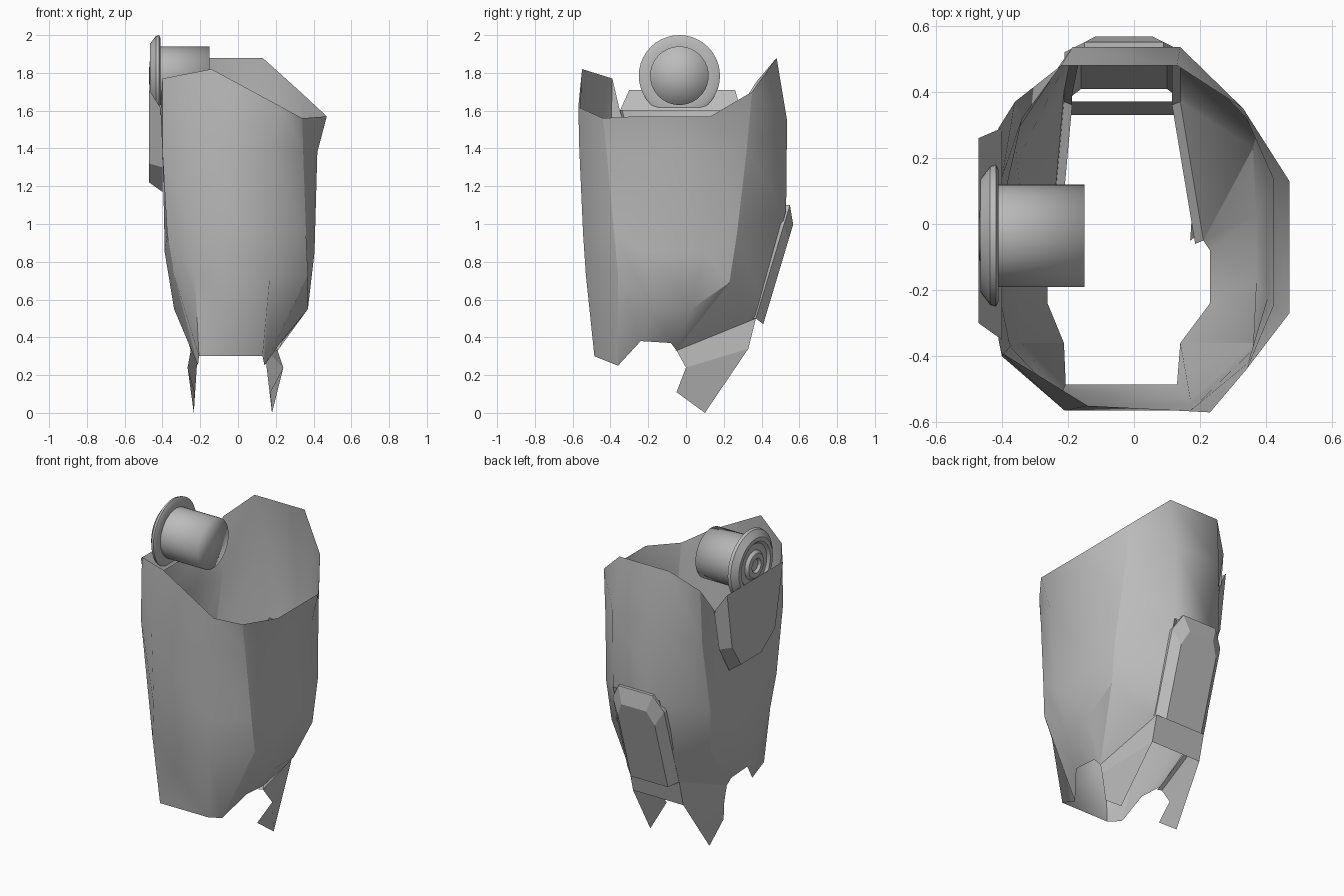
import bpy, bmesh, math
from mathutils import Vector

cube = bpy.data.objects.get("Cube")
if cube:
    bpy.data.objects.remove(cube, do_unlink=True)

grey = bpy.data.materials.new("plain grey")
grey.use_nodes = True
COLOUR = (0.5, 0.5, 0.5, 1)
grey.diffuse_color = COLOUR
grey.node_tree.nodes["Principled BSDF"].inputs["Base Color"].default_value = COLOUR


def finish(name, bm, angle):
    """Turn a bmesh into a named, shaded object."""
    bmesh.ops.remove_doubles(bm, verts=bm.verts, dist=0.0005)
    bmesh.ops.recalc_face_normals(bm, faces=bm.faces)
    mesh = bpy.data.meshes.new(name)
    bm.to_mesh(mesh)
    bm.free()
    mesh.materials.append(grey)
    obj = bpy.data.objects.new(name, mesh)
    bpy.context.scene.collection.objects.link(obj)
    bpy.ops.object.select_all(action="DESELECT")
    obj.select_set(True)
    bpy.context.view_layer.objects.active = obj
    bpy.ops.object.shade_smooth_by_angle(angle=math.radians(angle))


def add_face(bm, points):
    return bm.faces.new([bm.verts.new(p) for p in points])


def to_right(p):
    """Mirror a left-side point onto the right side, which is narrower low down."""
    x, y, z = p
    return (-.55 * x - .135 if z < .75 else -.76 * x - .08, y, z)


# Shell: columns from front to back along the left side, each top to bottom
left_columns = [
    [(.23, -.57, 1.62), (.17, -.565, 1.4), (.17, -.545, .95), (.17, -.53, .73), (.13, -.485, .3)],
    [(.34, -.44, 1.56), (.345, -.42, 1.38), (.36, -.38, .95), (.37, -.36, .73), (.14, -.36, .25)],
    [(.47, -.27, 1.57), (.42, -.25, 1.38), (.405, -.22, .85), (.37, -.17, .55), (.23, -.24, .38)],
    [(.47, .13, 1.57), (.42, .14, 1.38), (.405, .1, .85), (.37, .03, .55), (.23, -.08, .37)],
    [(.33, .35, 1.7), (.34, .32, 1.38), (.37, .27, .95), (.36, .23, .69), (.21, -.05, .33)],
    [(.13, .48, 1.88), (.14, .535, 1.55), (.14, .53, 1.07), (.14, .4, .6), (.14, .37, .5)],
]
# The right rim has its own heights
right_rim = [(-.14, -.55, 1.82), (-.4, -.39, 1.77), (-.41, -.35, 1.6),
             (-.41, .29, 1.6), (-.36, .37, 1.75), (-.22, .48, 1.88)]
right_columns = [[rim] + [to_right(p) for p in col[1:]]
                 for rim, col in zip(right_rim, left_columns)]
# The right front corner is squarer
right_columns[1][1:3] = [(-.4, -.4, 1.38), (-.375, -.37, .95)]
ring = left_columns + right_columns[::-1]


def shell_panel(name, first, last, angle):
    """Skin the columns from first to last; the back stays open behind the pod."""
    bm = bmesh.new()
    for i in range(first, last):
        col, nxt = ring[i % len(ring)], ring[(i + 1) % len(ring)]
        rows = 2 if col is left_columns[-1] else 4
        for a, b, c, d in list(zip(col, nxt, nxt[1:], col[1:]))[:rows]:
            add_face(bm, (a, b, c, d))
    finish(name, bm, angle)


shell_panel("left_side_plate", 1, 4, 32)
shell_panel("back_panel", 4, 7, 60)
shell_panel("right_side_plate", 7, 10, 32)
shell_panel("front_panel", 10, 13, 65)

# Hanging points and narrow inner lips on both sides
hook_top = [(.21, -.05, .33), (.24, 0, .24), (.14, .33, .34), (.14, .37, .5)]
hook_tip = [(.24, 0, .24), (.17, -.05, .11), (.18, .1, 0), (.14, .33, .34)]
lip = [left_columns[4][4]] + left_columns[5][:1:-1]
for side, place in (("left", Vector), ("right", to_right)):
    bm = bmesh.new()
    for part in (hook_top, hook_tip):
        add_face(bm, [place(p) for p in part])
    finish(side + "_hanging_point", bm, 10)
    bm = bmesh.new()
    outer = [Vector(place(p)) for p in lip]
    inner = [p + Vector((math.copysign(.025, -p.x), -.01, 0)) for p in outer]
    for i in range(len(lip) - 1):
        add_face(bm, (outer[i], outer[i + 1], inner[i + 1], inner[i]))
    finish(side + "_inner_lip", bm, 30)

# Strip joining the hanging points across the back
bm = bmesh.new()
edge = [hook_top[3], hook_top[2]]
add_face(bm, edge + [to_right(p) for p in edge[::-1]])
finish("back_lower_strip", bm, 10)


def raised_plate(name, outlines, sides):
    """A plate stepping through outlines, with the given number of closed sides."""
    bm = bmesh.new()
    add_face(bm, outlines[-1])
    count = len(outlines[0])
    for base, raised in zip(outlines, outlines[1:]):
        for i in range(sides):
            j = (i + 1) % count
            add_face(bm, (base[i], base[j], raised[j], raised[i]))
    finish(name, bm, 10)


# Pod on the back, following the slope of the shell, open underneath
def on_back(x, z, lift):
    return (x, .53 - .3 * (1.05 - z) + lift, z)


pod = [(.15, .5), (.15, 1.0), (.09, 1.1), (-.15, 1.1), (-.21, 1.0), (-.21, .5)]
low = [on_back(x, z, -.02) for x, z in pod]
mid = [on_back(x, z, .005) for x, z in pod]
high = [on_back(-.03 + .72 * (x + .03), .47 + .88 * (z - .5), .053) for x, z in pod]
raised_plate("back_pod", [low, mid, high], len(pod) - 1)

# Pocket plate on the right side, flaring out above the rim
pocket_base = [(-.35, 1.6), (.29, 1.6), (.24, 1.34), (.14, 1.17), (-.1, 1.17), (-.25, 1.3)]
pocket_face = [(-.3, 1.71), (.26, 1.71), (.21, 1.36), (.12, 1.22), (-.08, 1.22), (-.22, 1.32)]
raised_plate("side_pocket",
             [[(-.4, y, z) for y, z in pocket_base],
              [(-.47, y, z) for y, z in pocket_face]], len(pocket_base))

# Round knob: profiles of (x, radius) turned about the x axis
AXIS = Vector((0, -.035, 1.785))


def turned(name, profile, angle):
    bm = bmesh.new()
    verts = [bm.verts.new(AXIS + Vector((x, 0, r))) for x, r in profile]
    edges = [bm.edges.new(pair) for pair in zip(verts, verts[1:])]
    bmesh.ops.spin(bm, geom=verts + edges, cent=AXIS, axis=(1, 0, 0),
                   angle=math.tau, steps=40)
    finish(name, bm, angle)


turned("knob_barrel", [(-.15, 0), (-.15, .155), (-.41, .155)], 95)
turned("knob_dial", [(-.41, .155), (-.41, .2), (-.418, .215), (-.435, .21),
                     (-.465, .17), (-.465, .145), (-.45, .13), (-.45, .09), (-.468, .075),
                     (-.47, .045), (-.455, .035), (-.455, 0)], 35)
